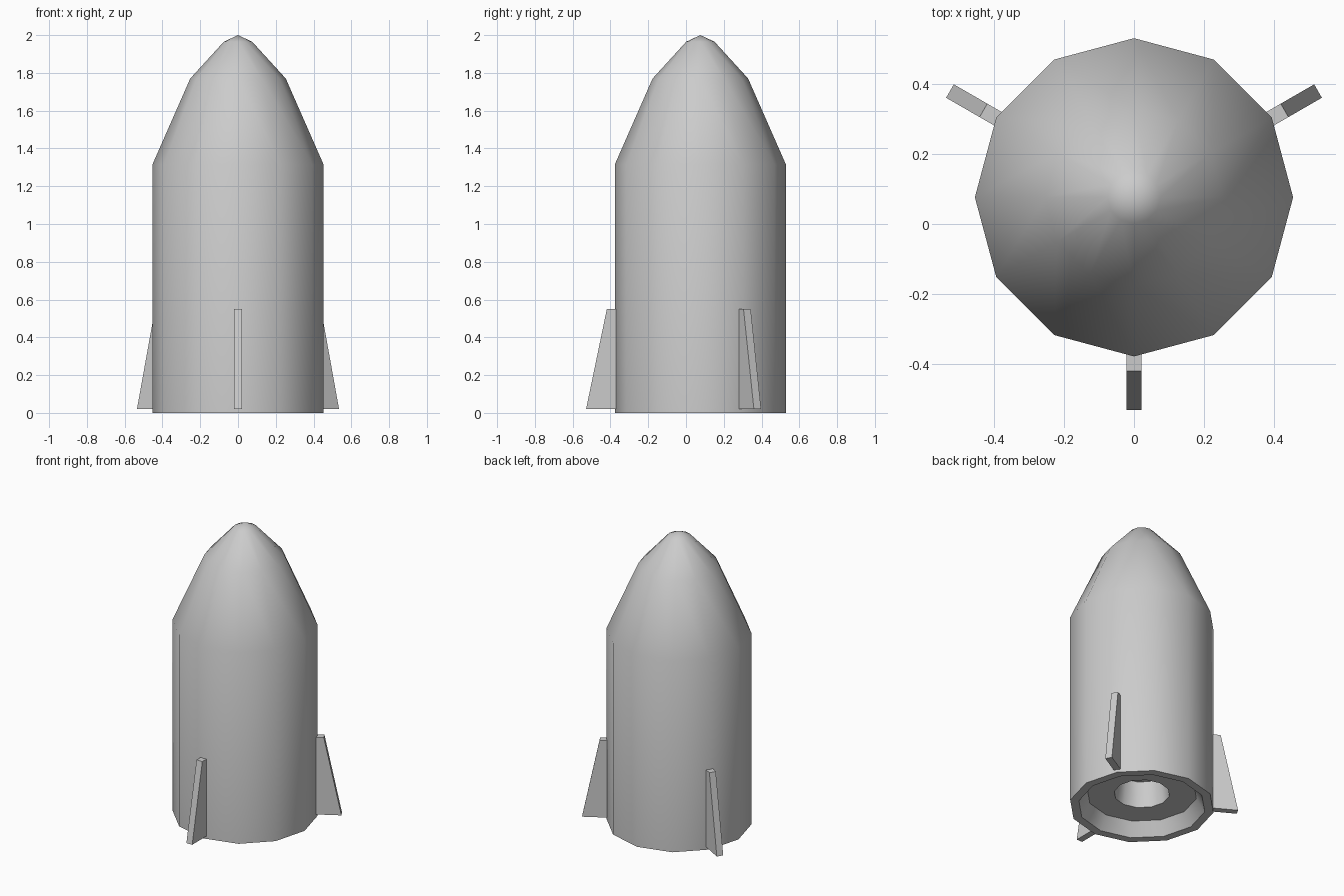
import bpy, bmesh
from math import sin, cos, radians, tau
from mathutils import Matrix

if "Cube" in bpy.data.objects:
    bpy.data.objects.remove(bpy.data.objects["Cube"])

CENTRE_Y = 0.076
SIDES = 12


def finish(name, bm, smooth=False):
    bmesh.ops.recalc_face_normals(bm, faces=bm.faces)
    mesh = bpy.data.meshes.new(name)
    bm.to_mesh(mesh)
    bm.free()
    obj = bpy.data.objects.new(name, mesh)
    bpy.context.collection.objects.link(obj)
    obj.location.y = CENTRE_Y
    if smooth:
        bpy.ops.object.select_all(action='DESELECT')
        obj.select_set(True)
        bpy.context.view_layer.objects.active = obj
        bpy.ops.object.shade_smooth_by_angle(angle=radians(40))
    return obj


def lathe(name, profile):
    """Revolve (radius, z) points; a radius of 0 makes a single pole vertex."""
    bm = bmesh.new()
    rings = []
    for r, z in profile:
        n = SIDES if r else 1
        rings.append([bm.verts.new((r * cos(tau * i / SIDES), r * sin(tau * i / SIDES), z))
                      for i in range(n)])
    for a, b in zip(rings, rings[1:]):
        for i in range(SIDES):
            j = (i + 1) % SIDES
            quad = [a[i % len(a)], a[j % len(a)], b[j % len(b)], b[i % len(b)]]
            bm.faces.new(list(dict.fromkeys(quad)))
    return finish(name, bm, smooth=True)


def fin(name, angle):
    """Tapered plate pointing outward along the given angle."""
    bm = bmesh.new()
    outline = [(0.425, 0.02), (0.605, 0.02), (0.495, 0.55), (0.425, 0.55)]
    face = bm.faces.new([bm.verts.new((r, -0.022, z)) for r, z in outline])
    out = bmesh.ops.extrude_face_region(bm, geom=[face])
    side = [v for v in out['geom'] if isinstance(v, bmesh.types.BMVert)]
    bmesh.ops.translate(bm, verts=side, vec=(0, 0.044, 0))
    bm.transform(Matrix.Rotation(radians(angle), 4, 'Z'))
    return finish(name, bm)


# Hull: nose, straight body, bottom rim, recessed base and exhaust hole
lathe("rocket_body", [
    (0, 2.0), (0.075, 1.965), (0.253, 1.77), (0.453, 1.315), (0.453, 0),
    (0.398, 0), (0.345, 0.09), (0.174, 0.09), (0.15, 0.26), (0, 0.26)])

# Three stabiliser fins, one facing front
for name, angle in (("front_fin", 270), ("right_fin", 30), ("left_fin", 150)):
    fin(name, angle)
